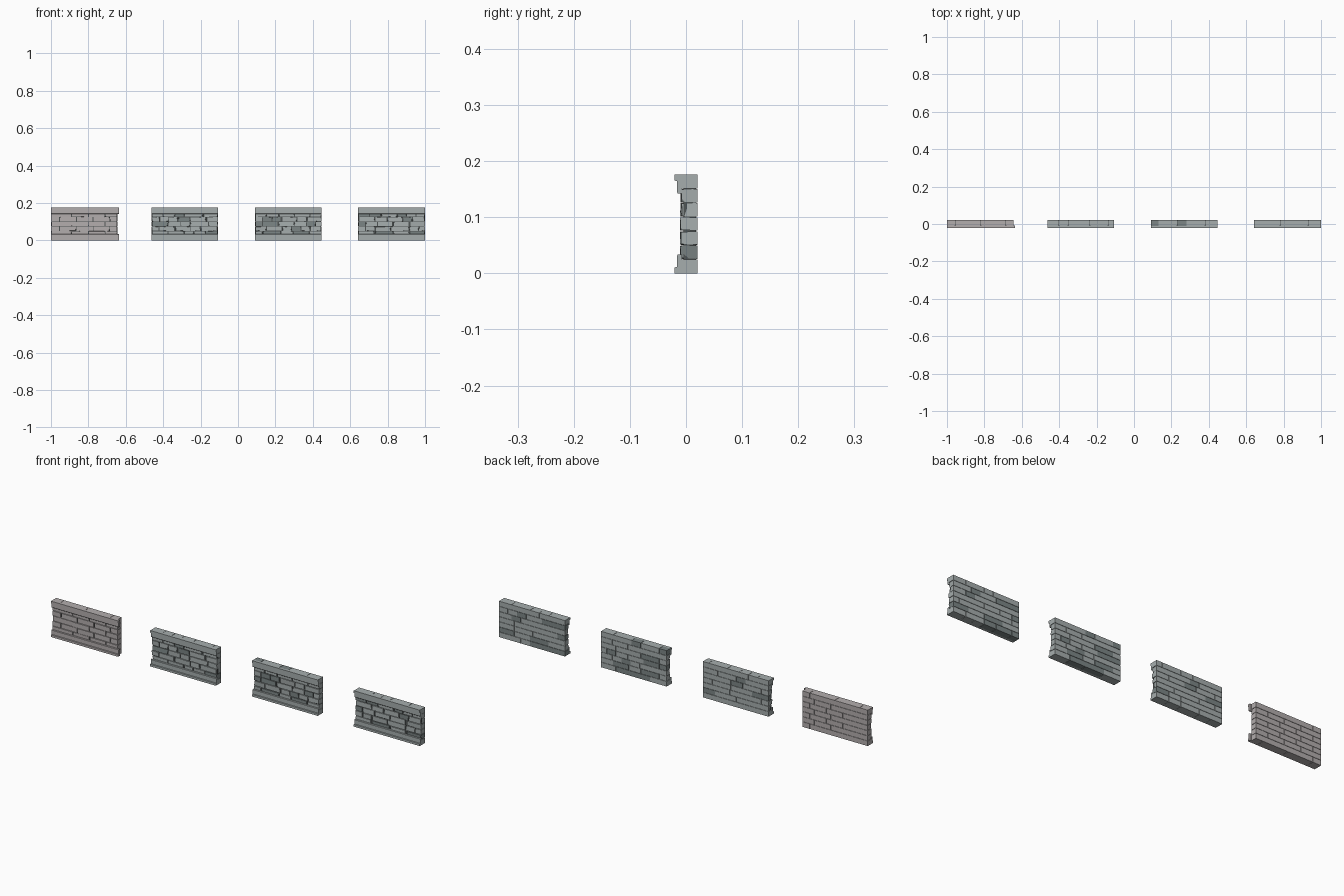
import bpy, bmesh, random
from mathutils import Vector

if "Cube" in bpy.data.objects:
    bpy.data.objects.remove(bpy.data.objects["Cube"])

random.seed(7)
BACK, FACE, HEIGHT, ROWS = 0.0205, -0.0095, 0.176, 7
ROW_H = HEIGHT / ROWS


def material(name, rgb):
    m = bpy.data.materials.new(name)
    m.diffuse_color = (*rgb, 1)
    m.use_nodes = True
    m.node_tree.nodes["Principled BSDF"].inputs["Base Color"].default_value = m.diffuse_color
    return m


warm = material("warm_stone", (0.45, 0.42, 0.42))
light = material("light_stone", (0.38, 0.42, 0.42))
dark = material("dark_stone", (0.2, 0.235, 0.235))
mortar = material("mortar", (0.08, 0.09, 0.09))


def finish(bm, name, mats):
    bmesh.ops.recalc_face_normals(bm, faces=bm.faces)
    mesh = bpy.data.meshes.new(name)
    bm.to_mesh(mesh)
    bm.free()
    for m in mats:
        mesh.materials.append(m)
    ob = bpy.data.objects.new(name, mesh)
    bpy.context.collection.objects.link(ob)
    return ob


def box(bm, lo, hi, mat=0, wear=0.0):
    """Box between two corners; wear pulls the front corners about."""
    lo, hi = Vector(lo), Vector(hi)
    verts = bmesh.ops.create_cube(bm, size=1)["verts"]
    for v in verts:
        front = v.co.y < 0
        v.co = Vector([lo[i] + (v.co[i] + 0.5) * (hi[i] - lo[i]) for i in range(3)])
        if front and wear:
            mid = (lo + hi) / 2
            v.co.x += (mid.x - v.co.x) * random.uniform(0, wear)
            v.co.z += (mid.z - v.co.z) * random.uniform(0, wear)
            v.co.y += random.uniform(0, 0.012) * wear
    for f in {f for v in verts for f in v.link_faces}:
        f.material_index = mat


def row_joints(row, x0, x1, regular):
    """Positions of the upright joints in one course."""
    xs = [x0]
    if regular:
        x = x0 + (0.045 if row % 2 == 0 else 0.11)
        while x < x1 - 0.02:
            xs.append(x)
            x += 0.135 if row in (0, ROWS - 1) else 0.09
    else:
        x = x0 + random.choice((0.04, 0.06, 0.09))
        while x < x1 - 0.03:
            xs.append(x)
            x += random.choice((0.05, 0.065, 0.085, 0.1))
    return xs + [x1]


def bricks(name, x0, x1, regular):
    bm = bmesh.new()
    g = 0.0007
    for row in range(ROWS):
        z0, z1 = row * ROW_H, (row + 1) * ROW_H
        lo_g = 0 if row == 0 else g
        hi_g = 0 if row == ROWS - 1 else g
        xs = row_joints(row, x0, x1, regular)
        hidden = row in (0, ROWS - 1)
        for i, (a, b) in enumerate(zip(xs, xs[1:])):
            a += g if i else 0
            b -= g if i < len(xs) - 2 else 0
            mat = 0 if regular or random.random() < 0.7 else 1
            push = 0 if hidden else random.uniform(-0.0015, 0.001)
            wear = 0 if hidden else (0.08 if regular else 0.16)
            box(bm, (a, FACE + push, z0 + lo_g), (b, BACK, z1 - hi_g), mat, wear)
    finish(bm, name, [warm] if regular else [light, dark])


def moulding(name, x0, x1, profile, mat):
    bm = bmesh.new()
    ends = [bm.faces.new([bm.verts.new((x, y, z)) for y, z in profile]) for x in (x0, x1)]
    a, b = (list(f.verts) for f in ends)
    for i in range(len(a)):
        j = (i + 1) % len(a)
        bm.faces.new((a[i], a[j], b[j], b[i]))
    finish(bm, name, [mat])


# stepped plinth profile (y, z); the coping mirrors it
plinth = [(FACE + 0.002, 0), (-0.0205, 0), (-0.0205, 0.0105), (-0.0158, 0.0115),
          (-0.0158, 0.032), (-0.0145, 0.0335), (FACE + 0.002, 0.0335)]
coping = [(y, HEIGHT - z) for y, z in plinth]

# four wall sections: start, brick end, moulding end
walls = [(-1.0, -0.645, -0.636), (-0.462, -0.106, -0.106),
         (0.091, 0.447, 0.447), (0.642, 1.0, 1.0)]
for n, (x0, x1, xm) in enumerate(walls, 1):
    regular = n == 1
    bricks(f"wall_{n}_bricks", x0, x1, regular)
    trim = warm if regular else light
    moulding(f"wall_{n}_plinth", x0, xm, plinth, trim)
    moulding(f"wall_{n}_coping", x0, xm, coping, trim)
    # recessed mortar behind the joints
    bm = bmesh.new()
    e = 0.003
    box(bm, (x0 + e, FACE + 0.005, e), (x1 - e, BACK - e, HEIGHT - e))
    finish(bm, f"wall_{n}_mortar", [mortar])
